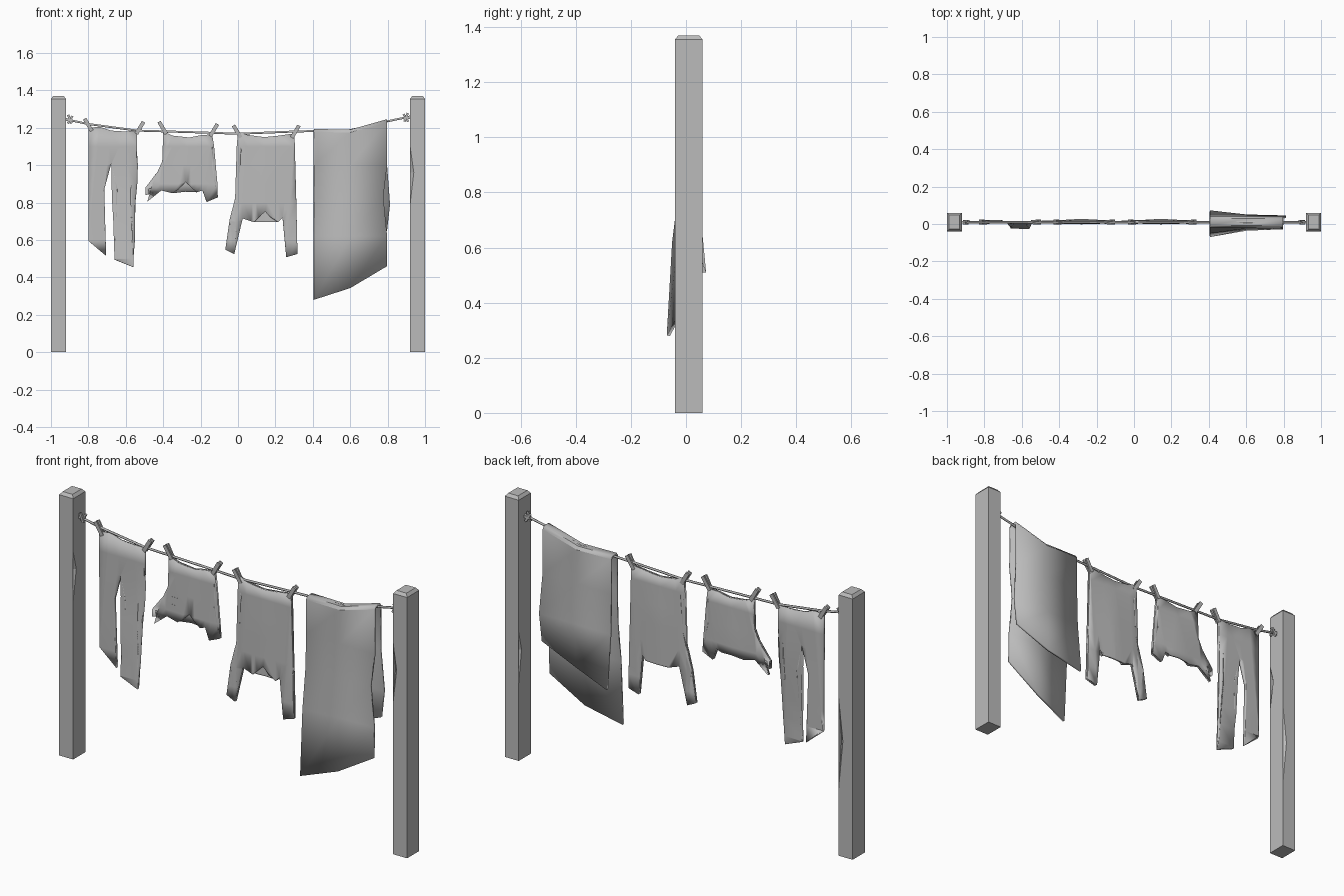
import bpy, bmesh, math
from mathutils import Vector

cube = bpy.data.objects.get("Cube")
if cube:
    bpy.data.objects.remove(cube, do_unlink=True)

grey = bpy.data.materials.new("plain_grey")
grey.use_nodes = True
grey.diffuse_color = (0.5, 0.5, 0.5, 1)
for node in grey.node_tree.nodes:
    if node.type == 'BSDF_PRINCIPLED':
        node.inputs["Base Color"].default_value = (0.5, 0.5, 0.5, 1)
        node.inputs["Roughness"].default_value = 0.8

MID = 0.01  # depth of the rope line


def finish(name, bm, thickness=0, smooth=False):
    bmesh.ops.recalc_face_normals(bm, faces=bm.faces)
    mesh = bpy.data.meshes.new(name)
    bm.to_mesh(mesh)
    bm.free()
    obj = bpy.data.objects.new(name, mesh)
    bpy.context.collection.objects.link(obj)
    mesh.materials.append(grey)
    if thickness:
        mod = obj.modifiers.new("thickness", 'SOLIDIFY')
        mod.thickness = thickness
        mod.offset = 0
    if smooth:
        bpy.ops.object.select_all(action='DESELECT')
        obj.select_set(True)
        bpy.context.view_layer.objects.active = obj
        bpy.ops.object.shade_smooth_by_angle(angle=math.radians(25))
    return obj


def post(name, cx, dents):
    """Square post; dents maps a corner to (low, deepest, high, depth)."""
    bm = bmesh.new()
    hx, hy, top = 0.04, 0.05, 1.355
    signs = [(-1, -1), (1, -1), (1, 1), (-1, 1)]
    base, rim, cap, before, after = [], [], [], [], []
    for i, (sx, sy) in enumerate(signs):
        px, py = cx + sx * hx, MID + sy * hy
        base.append(bm.verts.new((px, py, 0)))
        rim.append(bm.verts.new((px, py, top)))
        cap.append(bm.verts.new((px - sx * 0.012, py - sy * 0.012, 1.37)))
        chain_a, chain_b = [], []
        if i in dents:
            low, deep, high, d = dents[i]
            lo, hi = (bm.verts.new((px, py, z)) for z in (low, high))
            on_x = bm.verts.new((px - sx * d, py, deep))
            on_y = bm.verts.new((px, py - sy * d, deep))
            for v in (lo, hi):
                bm.faces.new((v, on_x, on_y))
            # the side before this corner runs along x for corners 1 and 3
            first, second = (on_x, on_y) if i % 2 else (on_y, on_x)
            chain_a, chain_b = [lo, first, hi], [lo, second, hi]
        before.append(chain_a)
        after.append(chain_b)
    for i in range(4):
        j = (i + 1) % 4
        bm.faces.new([base[i], base[j]] + before[j] + [rim[j], rim[i]] + after[i][::-1])
        bm.faces.new((rim[i], rim[j], cap[j], cap[i]))
    bm.faces.new(base)
    bm.faces.new(cap)
    bmesh.ops.triangulate(bm, faces=[f for f in bm.faces if len(f.verts) > 4])
    return finish(name, bm)


post("right_post", -0.96, {1: (0.82, 0.98, 1.08, 0.026), 2: (0.35, 0.6, 0.82, 0.024),
                           3: (0.2, 0.41, 0.71, 0.028)})
post("left_post", 0.96, {1: (0.02, 0.67, 0.77, 0.034), 0: (0.79, 0.96, 1.1, 0.02),
                         3: (0.4, 0.57, 0.67, 0.024)})


def rope(name, points, radius):
    data = bpy.data.curves.new(name, 'CURVE')
    data.dimensions = '3D'
    data.bevel_depth = radius
    data.bevel_resolution = 1
    data.use_fill_caps = True
    spline = data.splines.new('POLY')
    spline.points.add(len(points) - 1)
    for p, (x, y, z) in zip(spline.points, points):
        p.co = (x, y, z, 1)
    data.materials.append(grey)
    obj = bpy.data.objects.new(name, data)
    bpy.context.collection.objects.link(obj)


rope("clothes_line", [(x, MID, z) for x, z in (
    (-0.92, 1.245), (-0.8, 1.22), (-0.54, 1.185), (-0.2, 1.175), (0, 1.168),
    (0.3, 1.18), (0.6, 1.187), (0.8, 1.235), (0.92, 1.26))], 0.006)


def bar(bm, start, end, width, depth):
    """Add a box running between two points in the upright plane."""
    start, end = Vector(start), Vector(end)
    along = (end - start).normalized()
    side = along.cross(Vector((0, 1, 0))).normalized() * width / 2
    out = along.cross(side).normalized() * depth / 2
    ends = [[bm.verts.new(p + side * a + out * b)
             for a, b in ((-1, -1), (1, -1), (1, 1), (-1, 1))] for p in (start, end)]
    for i in range(4):
        j = (i + 1) % 4
        bm.faces.new((ends[0][i], ends[0][j], ends[1][j], ends[1][i]))
    for ring in ends:
        bm.faces.new(ring)


# Hooks and tied rope ends on the posts
for name, s, z in (("right_hook", -1, 1.245), ("left_hook", 1, 1.255)):
    bm = bmesh.new()
    bar(bm, (s * 0.925, MID, z), (s * 0.885, MID, z - 0.004), 0.014, 0.014)
    bar(bm, (s * 0.908, MID - 0.008, z + 0.024), (s * 0.89, MID - 0.008, z - 0.022), 0.012, 0.01)
    bar(bm, (s * 0.885, MID + 0.006, z + 0.018), (s * 0.91, MID + 0.006, z - 0.022), 0.012, 0.01)
    finish(name, bm)

# Clothes pegs: two splayed prongs each, leaning outward
for n, (x, z, lean) in enumerate(((-0.8, 1.216, -1), (-0.525, 1.2, 1), (-0.402, 1.2, -1),
                                  (-0.13, 1.188, 1), (-0.004, 1.18, -1), (0.306, 1.18, 1))):
    bm = bmesh.new()
    for s in (-1, 1):
        bar(bm, (x + lean * 0.02, MID + s * 0.01, z + 0.032),
            (x - lean * 0.018, MID + s * 0.006, z - 0.032), 0.02, 0.008)
    finish("clothes_peg_%d" % (n + 1), bm)


def cloth(name, outline, depth, thickness):
    """Cut a sheet to an outline, slice it across and bend it by depth(x, z)."""
    bm = bmesh.new()
    face = bm.faces.new([bm.verts.new((x, MID, z)) for x, z in outline])
    bmesh.ops.triangulate(bm, faces=[face])
    for k in range(5, 12):
        geom = bm.verts[:] + bm.edges[:] + bm.faces[:]
        bmesh.ops.bisect_plane(bm, geom=geom, plane_co=(0, 0, k / 10), plane_no=(0, 0, 1))
    for v in bm.verts:
        v.co.y += depth(v.co.x, v.co.z)
    return finish(name, bm, thickness, True)


# Trousers, with one leg swung forward
cloth("trousers", [
    (-0.8, 1.2), (-0.8, 0.6), (-0.705, 0.515), (-0.715, 0.87), (-0.677, 1.01),
    (-0.645, 0.87), (-0.66, 0.495), (-0.56, 0.455), (-0.575, 0.82), (-0.57, 0.99),
    (-0.54, 1.07), (-0.54, 1.185), (-0.6, 1.18), (-0.68, 1.185), (-0.74, 1.205)],
    lambda x, z: -0.06 * max(0, 0.95 - z) if x > -0.68 else 0.01 * max(0, 0.95 - z), 0.014)


def shirt(name, left, hem, notch, right, centre):
    """Upside-down shirt: back panel, and front panel with an open neckline."""
    bulge = lambda x, z: 0.008 * max(0, 1 - abs(x - centre) / 0.14) * (z < 1.1)
    cloth(name + "_back", left + hem + right, lambda x, z: 0.005 + bulge(x, z), 0.009)
    front_hem = hem[:1] + notch + hem[-1:]
    cloth(name + "_front", left + front_hem + right, lambda x, z: -0.003 - bulge(x, z) / 2, 0.009)


# Short shirt with a torn sleeve
shirt("short_shirt",
      [(-0.4, 1.18), (-0.405, 1.02), (-0.43, 0.965), (-0.495, 0.88), (-0.465, 0.875),
       (-0.495, 0.84), (-0.455, 0.85), (-0.485, 0.805), (-0.41, 0.865)],
      [(-0.35, 0.85), (-0.28, 0.858), (-0.22, 0.855)],
      [(-0.32, 0.87), (-0.28, 0.91), (-0.25, 0.88)],
      [(-0.19, 0.865), (-0.168, 0.803), (-0.108, 0.828), (-0.14, 0.99), (-0.138, 1.165),
       (-0.2, 1.16), (-0.26, 1.148), (-0.35, 1.158)], -0.28)

# Long shirt
shirt("long_shirt",
      [(0, 1.18), (0.018, 1.08), (0.005, 0.9), (-0.045, 0.71), (-0.068, 0.548),
       (-0.02, 0.525), (0.025, 0.715)],
      [(0.085, 0.695), (0.145, 0.695), (0.215, 0.695)],
      [(0.11, 0.72), (0.145, 0.752), (0.175, 0.72)],
      [(0.238, 0.72), (0.258, 0.508), (0.318, 0.525), (0.313, 0.76), (0.285, 0.84),
       (0.298, 1.08), (0.302, 1.17), (0.22, 1.158), (0.14, 1.15), (0.05, 1.162)], 0.145)

# Sewn marks on the short shirt
bm = bmesh.new()
for i in range(3):
    for z in (0.93, 0.97):
        x = -0.385 + i * 0.014
        bar(bm, (x, MID - 0.009, z), (x + 0.008, MID - 0.009, z + 0.005), 0.004, 0.004)
finish("shirt_stitches", bm)

# Towel folded over the line; columns are x, top, front hem z and y, back hem z and y
bm = bmesh.new()
rows = []
for x, top, fz, fy, bz, by, pinch in ((0.405, 1.188, 0.28, -0.064, 0.51, 0.067, 0),
                                      (0.6, 1.185, 0.343, -0.03, 0.57, 0.045, 0),
                                      (0.797, 1.24, 0.46, -0.022, 0.65, 0.04, 1)):
    fold = [(x, -0.014, top - 0.012), (x, -0.006, top), (x, 0.026, top), (x, 0.034, top - 0.012)]
    front = [(x, fy, fz), (x, fy * 0.6 - 0.006, 0.62),
             (x - 0.02 * pinch, -0.018, 0.83), (x, -0.014, 1.0)]
    back = [(x, 0.034, 1.0), (x + 0.016 * pinch, 0.04, 0.79), (x, by, bz)]
    rows.append([bm.verts.new(p) for p in front + fold + back])
for a, b in zip(rows, rows[1:]):
    for i in range(len(a) - 1):
        bm.faces.new((a[i], b[i], b[i + 1], a[i + 1]))
finish("towel", bm, 0.012, True)
